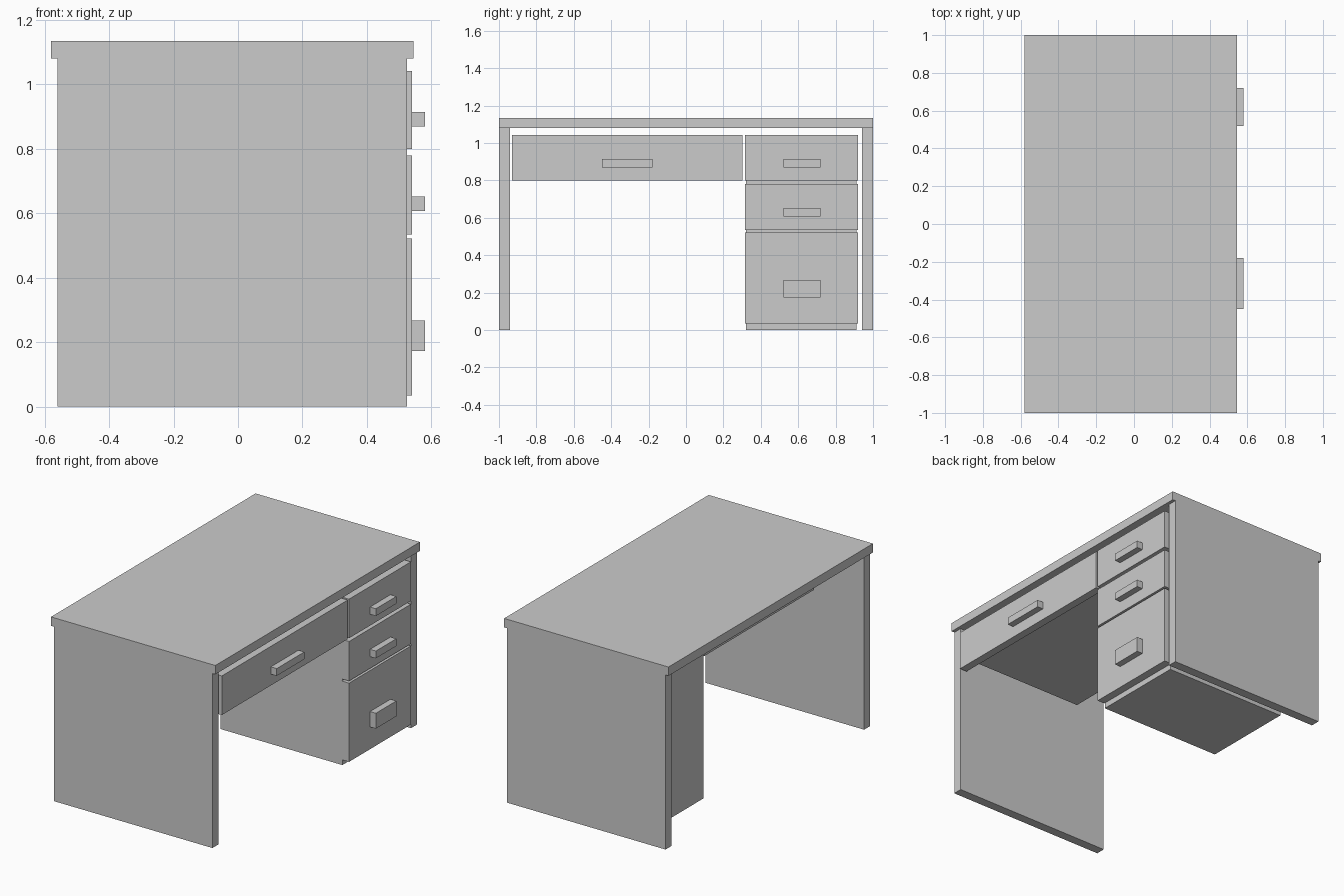
import bpy

if "Cube" in bpy.data.objects:
    bpy.data.objects.remove(bpy.data.objects["Cube"])


def box(name, x, y, z):
    """Axis-aligned box from (min, max) pairs."""
    bpy.ops.mesh.primitive_cube_add(size=1, location=[(a + b) / 2 for a, b in (x, y, z)])
    ob = bpy.context.object
    ob.name = name
    ob.scale = [b - a for a, b in (x, y, z)]
    bpy.ops.object.transform_apply(location=False, rotation=False, scale=True)
    return ob


# Desktop and the two side panels
box("desktop", (-0.58, 0.545), (-1, 1), (1.08, 1.135))
for name, y in (("left_panel", (-1, -0.942)), ("right_panel", (0.942, 1))):
    box(name, (-0.56, 0.525), y, (0, 1.08))

# Drawer pedestal and wide drawer box
box("pedestal", (-0.345, 0.49), (0.32, 0.912), (0, 1.037))
box("wide_drawer_box", (-0.28, 0.49), (-0.85, 0.22), (0.825, 1.015))

# Drawer fronts with their handles: front y, front z, handle y, handle z
PED_Y, PED_HANDLE = (0.315, 0.92), (0.52, 0.72)
drawers = {
    "wide_drawer": ((-0.93, 0.302), (0.80, 1.042), (-0.45, -0.18), (0.87, 0.915)),
    "top_drawer": (PED_Y, (0.80, 1.042), PED_HANDLE, (0.87, 0.915)),
    "middle_drawer": (PED_Y, (0.535, 0.78), PED_HANDLE, (0.608, 0.653)),
    "bottom_drawer": (PED_Y, (0.035, 0.522), PED_HANDLE, (0.173, 0.268)),
}
for name, (y, z, hy, hz) in drawers.items():
    box(name + "_front", (0.49, 0.54), y, z)
    box(name + "_handle", (0.54, 0.58), hy, hz)
